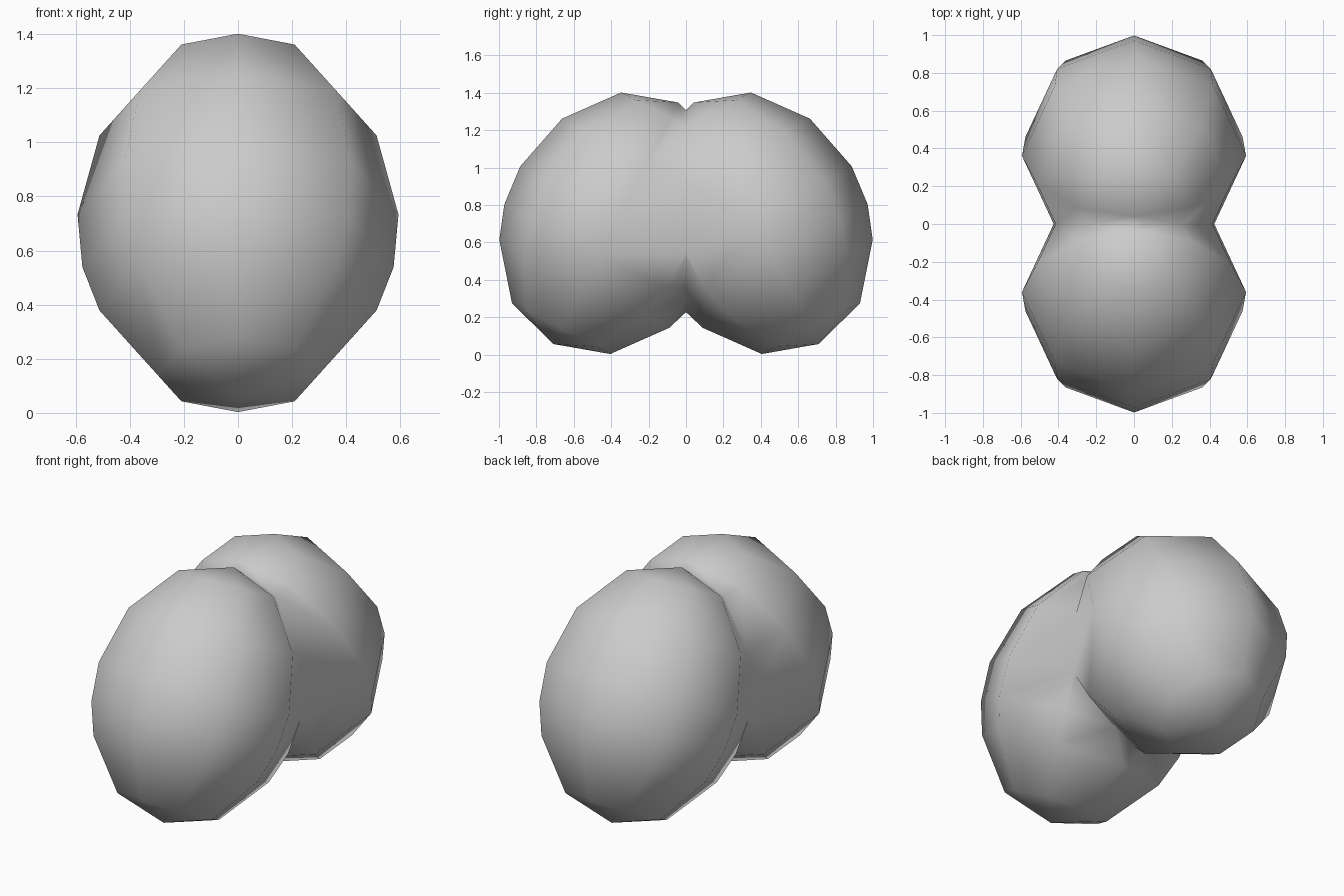
import bpy, bmesh
from math import radians
from mathutils import Matrix, Vector

if "Cube" in bpy.data.objects:
    bpy.data.objects.remove(bpy.data.objects["Cube"])

SEGMENTS = 8
# Profile of one egg lobe: (radius, height along its long axis)
PROFILE = [(0, 0.727), (0.296, 0.634), (0.512, 0.364), (0.593, 0.035),
           (0.575, -0.184), (0.512, -0.364), (0.296, -0.634), (0, -0.727)]
CENTRE = Vector((0, 0.376, 0.702))
TILT = radians(27.4)


def lathe(bm, profile, segments):
    """Spin a profile around z and weld the seam and poles."""
    verts = [bm.verts.new((r, 0, z)) for r, z in profile]
    edges = [bm.edges.new(pair) for pair in zip(verts, verts[1:])]
    bmesh.ops.spin(bm, geom=verts + edges, cent=(0, 0, 0), axis=(0, 0, 1),
                   angle=radians(360), steps=segments, use_merge=False)
    bmesh.ops.remove_doubles(bm, verts=bm.verts[:], dist=0.001)
    bmesh.ops.recalc_face_normals(bm, faces=bm.faces[:])


# One tilted lobe, cut open at the middle plane
bm = bmesh.new()
lathe(bm, PROFILE, SEGMENTS)
bm.transform(Matrix.Translation(CENTRE) @ Matrix.Rotation(TILT, 4, 'X'))
bmesh.ops.bisect_plane(bm, geom=bm.verts[:] + bm.edges[:] + bm.faces[:],
                       plane_co=(0, 0, 0), plane_no=(0, 1, 0), clear_inner=True)
for f in bm.faces:
    f.smooth = True
mesh = bpy.data.meshes.new("twin_lobes")
bm.to_mesh(mesh)
bm.free()
lobes = bpy.data.objects.new("twin_lobes", mesh)
bpy.context.collection.objects.link(lobes)

# Mirror to the front and weld along the crease
mirror = lobes.modifiers.new("Mirror", 'MIRROR')
mirror.use_axis = (False, True, False)
mirror.use_mirror_merge = True
mirror.merge_threshold = 0.001
